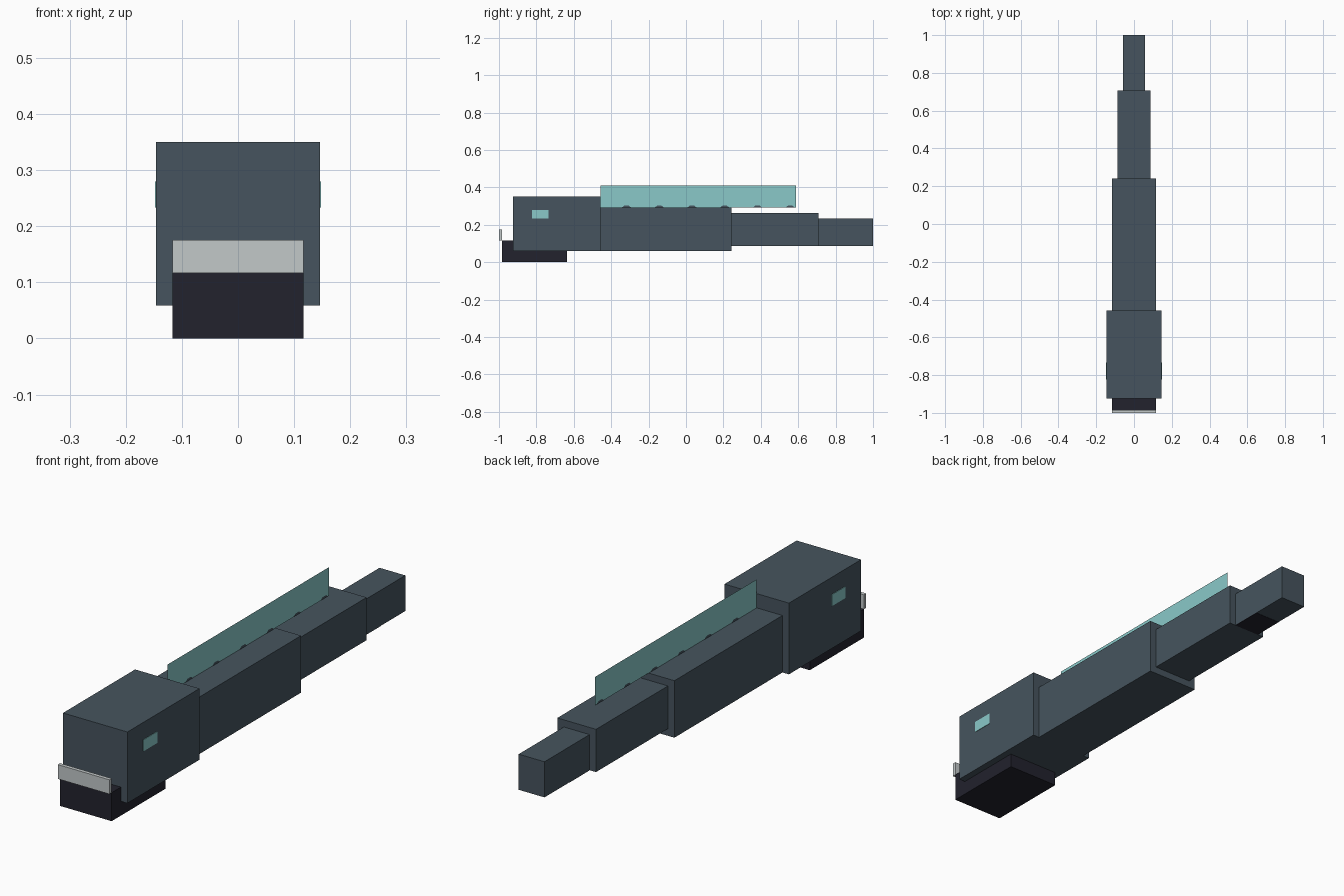
import bpy, bmesh
from mathutils import Vector

if "Cube" in bpy.data.objects:
    bpy.data.objects.remove(bpy.data.objects["Cube"], do_unlink=True)

U = 0.0292  # modelling unit shared by all the blocks


def material(name, rgb):
    def lin(c):
        c /= 255
        return c / 12.92 if c <= 0.04045 else ((c + 0.055) / 1.055) ** 2.4
    col = [lin(c) for c in rgb] + [1.0]
    m = bpy.data.materials.new(name)
    m.use_nodes = True
    m.diffuse_color = col
    m.node_tree.nodes["Principled BSDF"].inputs["Base Color"].default_value = col
    return m


SLATE = material("slate_blue", (70, 84, 94))
AQUA = material("pale_aqua", (138, 201, 201))
DARK = material("dark_jaw", (34, 34, 45))
WHITE = material("tooth_white", (194, 200, 201))


def finish(name, bm, mat):
    mesh = bpy.data.meshes.new(name)
    bm.to_mesh(mesh)
    bm.free()
    mesh.materials.append(mat)
    obj = bpy.data.objects.new(name, mesh)
    bpy.context.scene.collection.objects.link(obj)
    return obj


def box(name, lo, hi, mat):
    lo, hi = Vector(lo), Vector(hi)
    bm = bmesh.new()
    bmesh.ops.create_cube(bm, size=1)
    for v in bm.verts:
        v.co = (lo + hi) / 2 + v.co * (hi - lo)
    return finish(name, bm, mat)


def sheet(name, outline, mat):
    """Flat single face on the centre plane from (y, z) points."""
    bm = bmesh.new()
    bm.faces.new([bm.verts.new((0, y, z)) for y, z in outline])
    return finish(name, bm, mat)


# Head, body and tapering tail: half width, y range, z range in units
blocks = [
    ("head", 5, -0.925, -0.458, 2, 12),
    ("body", 4, -0.458, 0.242, 2, 10),
    ("tail_base", 3, 0.242, 0.708, 3, 9),
    ("tail_tip", 2, 0.708, 1.0, 3, 8),
]
for name, w, y0, y1, z0, z1 in blocks:
    box(name, (-w * U, y0, z0 * U), (w * U, y1, z1 * U), SLATE)

# Lower jaw and the row of teeth at its front
box("lower_jaw", (-4 * U, -0.985, 0), (4 * U, -0.635, 4 * U), DARK)
box("teeth", (-4 * U, -1.0, 4 * U), (4 * U, -0.985, 6 * U), WHITE)

# Eyes on both sides of the head
for side, s in (("left", 1), ("right", -1)):
    xs = sorted((s * 5 * U, s * (5 * U + 0.002)))
    box(side + "_eye", (xs[0], -0.823, 0.233), (xs[1], -0.734, 0.28), AQUA)

# Back fin: a thin sheet along the centre line
F0, F1, FB, FT = -0.458, 0.588, 10 * U, 14 * U
sheet("back_fin", [(F0, FB), (F1, FB), (F1, FT), (F0, FT)], AQUA)

# Small dark bumps along the lower edge of the fin
for i in range(6):
    y = -0.318 + i * 0.175
    for x in (-0.001, 0.001):
        bump = sheet(f"fin_bump_{i + 1}", [(y - 0.025, FB), (y + 0.025, FB),
                     (y + 0.012, FB + 0.01), (y - 0.012, FB + 0.01)], SLATE)
        bump.location.x = x

# Dark patch beneath the tail tip
box("tail_underside_patch", (-2 * U, 0.708, 3 * U - 0.001),
    (2 * U, 0.84, 3 * U + 0.001), DARK)
